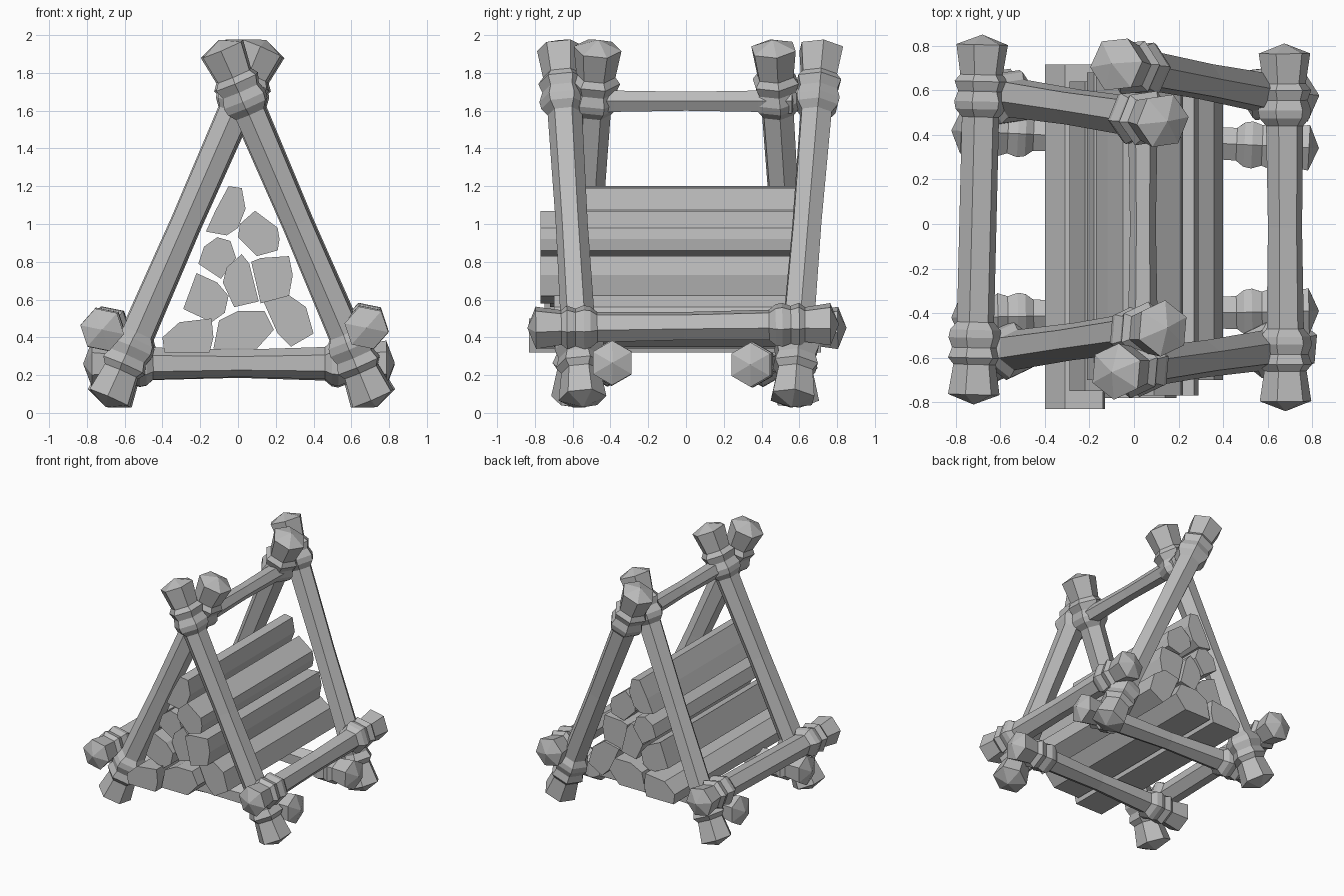
import bpy, bmesh
from math import cos, sin, pi
from mathutils import Vector

default = bpy.data.objects.get("Cube")
if default:
    bpy.data.objects.remove(default, do_unlink=True)

grey = bpy.data.materials.new("plain grey")
grey.use_nodes = True
grey.diffuse_color = (0.5, 0.5, 0.5, 1)
grey.node_tree.nodes["Principled BSDF"].inputs["Base Color"].default_value = (0.5, 0.5, 0.5, 1)


def finish(name, bm):
    bmesh.ops.recalc_face_normals(bm, faces=bm.faces)
    mesh = bpy.data.meshes.new(name)
    bm.to_mesh(mesh)
    bm.free()
    mesh.materials.append(grey)
    obj = bpy.data.objects.new(name, mesh)
    bpy.context.collection.objects.link(obj)
    return obj


# Knobbed end: distance from the tip, radius
KNOB = [(0.045, 0.118), (0.18, 0.097), (0.21, 0.122), (0.255, 0.105),
        (0.30, 0.122), (0.335, 0.115), (0.37, 0.085)]


def beam(name, start, end, stretch=1.0, fat=1.0, spin=0.0, waist=0.072, knob=KNOB):
    """Six-sided pole with the same knobbed profile at both ends."""
    start, end = Vector(start), Vector(end)
    axis = end - start
    length = axis.length
    turn = axis.to_track_quat('Z', 'Y')
    half = [(d * stretch, r * fat) for d, r in knob]
    profile = half + [(length / 2, waist)] + [(length - d, r) for d, r in reversed(half)]
    bm = bmesh.new()

    def ring(d, r):
        corners = [spin + i * pi / 3 for i in range(6)]
        return [bm.verts.new(start + turn @ Vector((r * cos(a), r * sin(a), d))) for a in corners]

    rings = [ring(d, r) for d, r in profile]
    for low, high in zip(rings, rings[1:]):
        for i in range(6):
            j = (i + 1) % 6
            bm.faces.new((low[i], low[j], high[j], high[i]))
    for point, loop in ((start, rings[0]), (end, rings[-1])):
        tip = bm.verts.new(point)
        for i in range(6):
            bm.faces.new((tip, loop[i], loop[(i + 1) % 6]))
    return finish(name, bm)


# Crossed legs of the two end frames
legs = {
    "front_left_leg": ((-0.10, -0.665, 1.975), (0.735, -0.545, 0.03)),
    "front_right_leg": ((0.15, -0.465, 1.975), (-0.70, -0.59, 0.03)),
    "back_left_leg": ((-0.10, 0.72, 1.975), (0.735, 0.56, 0.03)),
    "back_right_leg": ((0.15, 0.46, 1.975), (-0.70, 0.59, 0.03)),
}
for name, (top, foot) in legs.items():
    beam(name, top, foot, stretch=1.15, fat=1.08, spin=0.25, waist=0.085)

# Cross beams, side beams and ridge
beam("front_cross_beam", (-0.82, -0.42, 0.26), (0.83, -0.39, 0.265), spin=pi / 6)
beam("back_cross_beam", (-0.82, 0.42, 0.26), (0.83, 0.34, 0.255), spin=pi / 6)
beam("left_side_beam", (0.68, -0.84, 0.45), (0.675, 0.81, 0.47), spin=0.2, waist=0.078)
beam("right_side_beam", (-0.72, -0.81, 0.44), (-0.68, 0.85, 0.45), spin=0.2, waist=0.085)
beam("ridge_beam", (0.04, -0.58, 1.65), (0.04, 0.58, 1.65), waist=0.058,
     knob=[(0.02, 0.075), (0.2, 0.065)])


def log(name, front, back, outline):
    """Faceted log along y; outline is x, z in hundredths."""
    bm = bmesh.new()
    near, far = [[bm.verts.new((x / 100, y, z / 100)) for x, z in outline] for y in (front, back)]
    bm.faces.new(near)
    bm.faces.new(far)
    for i in range(len(near)):
        j = (i + 1) % len(near)
        bm.faces.new((near[i], near[j], far[j], far[i]))
    return finish(name, bm)


# Stacked logs, from the top down
log("top_log", -0.66, 0.66,
    [(-5, 120), (2, 119), (4, 108), (0, 98), (-6, 94), (-17, 96), (-12, 107)])
log("upper_left_log", -0.77, 0.64,
    [(9, 107), (21, 98), (22, 92), (21, 86), (10, 83), (0, 93), (1, 100)])
log("upper_right_log", -0.70, 0.68,
    [(-11, 93), (-4, 91), (-1, 82), (-9, 71), (-21, 79), (-18, 88)])
log("centre_log", -0.72, 0.66,
    [(2, 84), (6, 79), (11, 59), (-2, 56), (-8, 69), (-6, 77)])
log("middle_left_log", -0.77, 0.64,
    [(12, 82), (27, 83), (29, 73), (27, 62), (12, 58), (7, 80)])
log("middle_right_log", -0.75, 0.64,
    [(-22, 74), (-11, 69), (-5, 62), (-7, 53), (-14, 48), (-29, 55)])
log("lower_left_log", -0.70, 0.66,
    [(13, 60), (26, 63), (36, 56), (40, 42), (28, 35), (21, 42)])
log("lower_right_log", -0.83, 0.715,
    [(-40, 40), (-31, 48), (-14, 50), (-13, 40), (-15, 32), (-39, 32)])
log("bottom_log", -0.78, 0.70,
    [(-13, 34), (-10, 49), (0, 54), (14, 54), (19, 44), (10, 34)])
